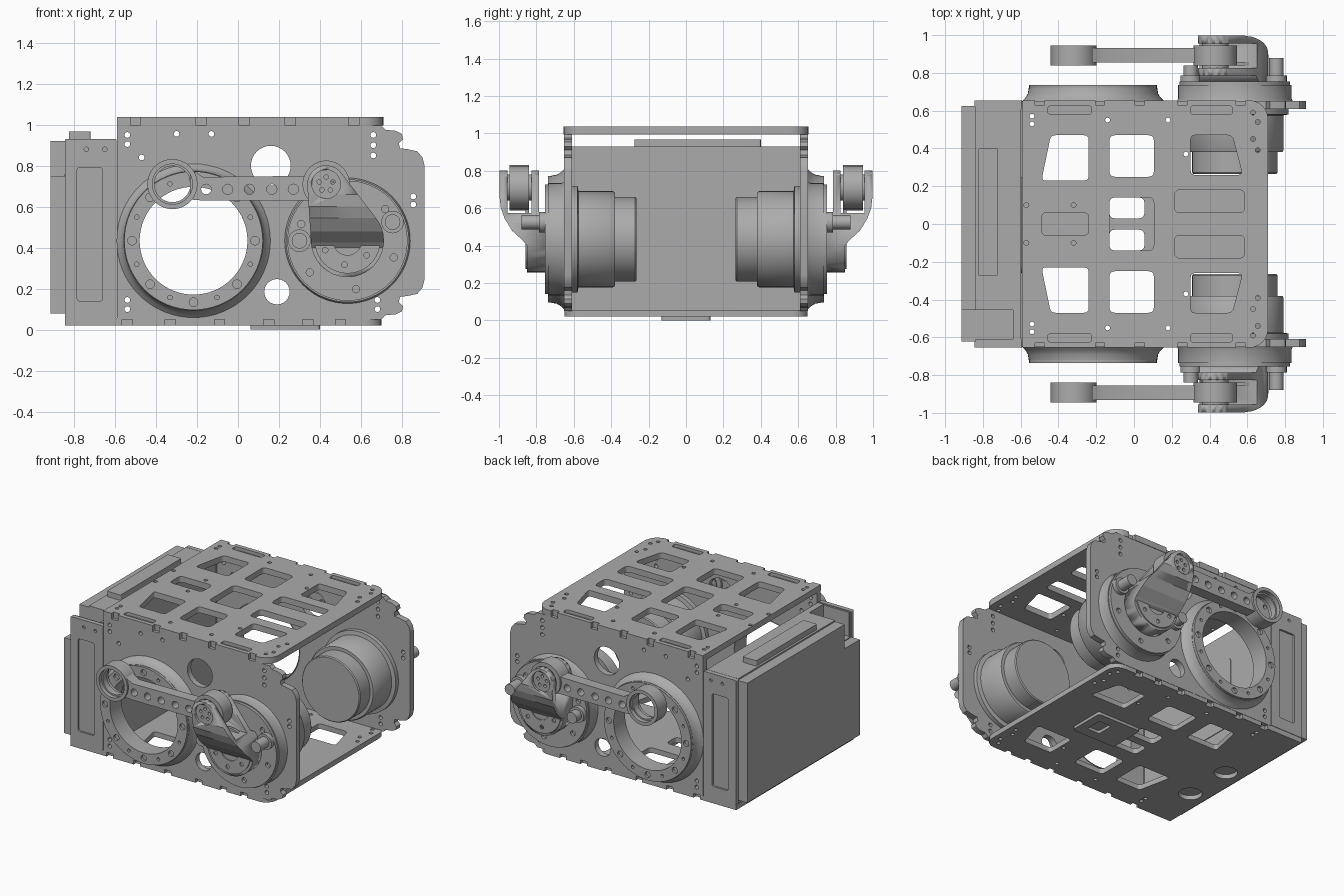
import bpy, bmesh
from math import sin, cos, pi, atan2, acos, hypot, radians
from mathutils import Vector

cube = bpy.data.objects.get("Cube")
if cube:
    bpy.data.objects.remove(cube, do_unlink=True)

GREY = (0.41, 0.41, 0.41, 1)
metal = bpy.data.materials.new("grey metal")
metal.use_nodes = True
metal.diffuse_color = GREY
metal.node_tree.nodes["Principled BSDF"].inputs["Base Color"].default_value = GREY
parts = []


# ---------- helpers ----------
def finish(name, bm, mirror):
    bmesh.ops.remove_doubles(bm, verts=bm.verts, dist=1e-5)
    bmesh.ops.recalc_face_normals(bm, faces=bm.faces)
    me = bpy.data.meshes.new(name)
    bm.to_mesh(me)
    bm.free()
    me.materials.clear()
    me.materials.append(metal)
    ob = bpy.data.objects.new(name, me)
    bpy.context.collection.objects.link(ob)
    if mirror:
        mod = ob.modifiers.new("both_sides", 'MIRROR')
        mod.use_axis = (False, True, False)
        mod.use_clip = False
        mod.use_mirror_merge = False
    parts.append(ob)
    return ob


def slab(name, outline, holes, a, b, axis='z', mirror=False):
    """Flat outline with holes, extruded from a to b along an axis."""
    cu = bpy.data.curves.new(name, 'CURVE')
    cu.dimensions = '2D'
    cu.fill_mode = 'BOTH'
    cu.extrude = (b - a) / 2
    for loop in [outline] + holes:
        sp = cu.splines.new('POLY')
        sp.points.add(len(loop) - 1)
        for p, (u, v) in zip(sp.points, loop):
            p.co = (u, v, 0, 1)
        sp.use_cyclic_u = True
    tmp = bpy.data.objects.new(name + "_outline", cu)
    bpy.context.collection.objects.link(tmp)
    dg = bpy.context.evaluated_depsgraph_get()
    me = bpy.data.meshes.new_from_object(tmp.evaluated_get(dg))
    bm = bmesh.new()
    bm.from_mesh(me)
    bpy.data.objects.remove(tmp, do_unlink=True)
    bpy.data.meshes.remove(me)
    m = (a + b) / 2
    for vert in bm.verts:
        u, v, w = vert.co
        vert.co = {'z': (u, v, m + w), 'y': (u, m + w, v), 'x': (m + w, u, v)}[axis]
    return finish(name, bm, mirror)


def lathe(name, profile, cx, cz, steps=48, closed=False, mirror=True):
    """Spin (radius, y) points about an axis parallel to y."""
    bm = bmesh.new()
    vs = [bm.verts.new((cx + r, y, cz)) for r, y in profile]
    es = [bm.edges.new(p) for p in zip(vs, vs[1:])]
    if closed:
        es.append(bm.edges.new((vs[-1], vs[0])))
    bmesh.ops.spin(bm, geom=vs + es, cent=(cx, 0, cz), axis=(0, 1, 0),
                   angle=2 * pi, steps=steps)
    return finish(name, bm, mirror)


def rod(name, cx, cz, r, y0, y1, steps=24):
    return lathe(name, [(0, y0), (r, y0), (r, y1), (0, y1)], cx, cz, steps)


def tube(name, cx, cz, r0, r1, y0, y1):
    return lathe(name, [(r0, y0), (r1, y0), (r1, y1), (r0, y1)], cx, cz, closed=True)


def block(name, x0, x1, y0, y1, z0, z1, mirror=False):
    return slab(name, rect(x0, x1, y0, y1, 0), [], z0, z1, 'z', mirror)


def circle(cx, cy, r, n=12):
    return [(cx + r * cos(2 * pi * i / n), cy + r * sin(2 * pi * i / n)) for i in range(n)]


def ring_of(cx, cy, radius, r, n, start=0):
    return [circle(cx + radius * cos(start + 2 * pi * i / n),
                   cy + radius * sin(start + 2 * pi * i / n), r) for i in range(n)]


def rounded(pts, r, n=5):
    if not r:
        return pts
    out = []
    for i, p in enumerate(pts):
        p = Vector(p)
        a = p + (Vector(pts[i - 1]) - p).normalized() * r
        b = p + (Vector(pts[(i + 1) % len(pts)]) - p).normalized() * r
        for k in range(n + 1):
            t = k / n
            out.append(tuple(a * (1 - t) ** 2 + p * 2 * t * (1 - t) + b * t * t))
    return out


def rect(x0, x1, y0, y1, r=0.03):
    return rounded([(x0, y0), (x1, y0), (x1, y1), (x0, y1)], r)


def flip(loop):
    return [(x, -y) for x, y in reversed(loop)]


def both(loops):
    return loops + [flip(l) for l in loops]


def teardrop(c1, r1, c2, r2, n=24):
    dx, dy = c2[0] - c1[0], c2[1] - c1[1]
    th, phi = atan2(dy, dx), acos((r1 - r2) / hypot(dx, dy))
    big = [th + phi + (2 * pi - 2 * phi) * i / n for i in range(n + 1)]
    small = [th - phi + 2 * phi * i / n for i in range(n + 1)]
    return ([(c1[0] + r1 * cos(t), c1[1] + r1 * sin(t)) for t in big] +
            [(c2[0] + r2 * cos(t), c2[1] + r2 * sin(t)) for t in small])


def notched_plate(x0, x1, y, notches, corner):
    """Plate outline with edge notches and cut corners at the open end."""
    low = [(x0, -y)]
    for x in notches:
        low += [(x - 0.025, -y), (x - 0.025, 0.025 - y), (x + 0.025, 0.025 - y), (x + 0.025, -y)]
    for i in range(7):
        t = pi / 2 * i / 6
        low.append((x1 - corner + corner * sin(t), corner - y - corner * cos(t)))
    return low + flip(low)


# ---------- top and bottom plates ----------
quad_left = rounded([(-0.49, 0.23), (-0.24, 0.23), (-0.24, 0.47), (-0.44, 0.47)], 0.025)
quad_right = rounded([(0.30, 0.26), (0.575, 0.26), (0.52, 0.47), (0.30, 0.47)], 0.025)
middle = rect(-0.13, 0.105, 0.25, 0.47)
pins = [circle(x, y, 0.013) for x, y in
        ((-0.54, 0.57), (-0.54, 0.53), (0.63, 0.59), (0.655, 0.54), (0.63, 0.45),
         (0.655, 0.39), (0.275, 0.37), (-0.14, 0.55), (0.18, 0.55), (-0.57, 0.1), (-0.32, 0.1))]
edge_slots = [rect(-0.455, -0.225, 0.58, 0.625, 0.015), rect(0.30, 0.52, 0.58, 0.625, 0.015)]
top_edge = notched_plate(-0.59, 0.71, 0.655, (-0.5, -0.18, 0.03, 0.255, 0.565), 0.1)
top_holes = both([quad_left, quad_right, middle, rect(0.215, 0.585, 0.06, 0.18)] + pins)
top_holes += [rect(-0.49, -0.24, -0.06, 0.06), rect(-0.13, 0.105, -0.14, 0.14)]
slab("top_plate_upper", top_edge, top_holes + both(edge_slots), 1.015, 1.037)
slab("top_plate_lower", top_edge, top_holes, 0.995, 1.015)

bottom_edge = notched_plate(-0.845, 0.70, 0.65, (-0.54, -0.33, -0.09, 0.15, 0.34, 0.5), 0.08)
bottom_holes = both([quad_left, quad_right, middle, rect(-0.13, 0.055, 0.03, 0.14)] + pins[:9])
bottom_holes += [circle(-0.72, y, 0.075, 24) for y in (-0.3, 0.05)]
slab("bottom_plate", bottom_edge, bottom_holes, 0.02, 0.056)
slab("bottom_pad", rect(0.06, 0.40, -0.13, 0.13, 0.02),
     [rect(0.24, 0.34, -0.06, 0.06, 0.02)], 0, 0.02)

# ---------- side plates ----------
RING, HUB, MID = (-0.217, 0.434), (0.534, 0.434), 0.5225
upper = [(0.91, 0.80), (0.90, 0.84), (0.875, 0.87), (0.83, 0.88), (0.79, 0.885), (0.785, 0.91),
         (0.805, 0.93), (0.80, 0.955), (0.77, 0.97), (0.72, 0.975), (0.70, 0.995), (-0.59, 0.995)]
lower = [(x, 2 * MID - z) for x, z in reversed(upper)]
screws = [circle(x, z, 0.014) for x, z in
          ((-0.54, 0.95), (-0.54, 0.905), (0.66, 0.95), (0.66, 0.90), (0.66, 0.85),
           (-0.54, 0.145), (-0.54, 0.10), (0.68, 0.145), (0.68, 0.10),
           (-0.30, 0.955), (-0.13, 0.955), (-0.47, 0.84), (0.855, 0.65), (0.855, 0.61))]
slab("side_plate", upper + lower,
     [circle(*RING, 0.27, 48), circle(0.16, 0.80, 0.097, 32), circle(0.19, 0.185, 0.062, 24)] + screws,
     0.61, 0.652, 'y', True)

# ---------- large open rings ----------
lathe("ring_flare", [(0.263, 0.61), (0.263, 0.72), (0.34, 0.72), (0.345, 0.69),
                     (0.357, 0.67), (0.375, 0.652), (0.375, 0.645), (0.275, 0.645)],
      *RING, steps=64, closed=True)
slab("ring_face", circle(*RING, 0.338, 64),
     [circle(*RING, 0.263, 64)] + ring_of(*RING, 0.30, 0.021, 8)
     + ring_of(*RING, 0.30, 0.011, 8, pi / 8), 0.72, 0.737, 'y', True)

# ---------- motors ----------
lathe("motor_body", [(0, 0.265), (0.22, 0.265), (0.226, 0.272), (0.226, 0.38), (0.25, 0.38),
                     (0.257, 0.39), (0.257, 0.575), (0.285, 0.58), (0.285, 0.62), (0, 0.62)],
      *HUB, steps=64)
lathe("motor_flange", [(0, 0.645), (0.31, 0.645), (0.30, 0.665), (0.30, 0.735), (0, 0.735)],
      *HUB, steps=64)
slab("motor_flange_face", circle(*HUB, 0.293, 64), ring_of(*HUB, 0.24, 0.018, 6, 0.7),
     0.735, 0.755, 'y', True)
for i, (x, z, y) in enumerate(((0.30, 0.434, 0.84), (0.754, 0.525, 0.88))):
    rod(f"stop_post_{i + 1}", x, z, 0.038, 0.70, y)
    rod(f"stop_post_collar_{i + 1}", x, z, 0.055, 0.70, 0.785)

# ---------- forked crank arms ----------
PIN = (0.43, 0.71)
crank = slab("crank_arm", teardrop(HUB, 0.178, PIN, 0.092), [circle(*PIN, 0.07, 24)],
             0.74, 1.02, 'y')
fork = slab("crank_fork_cutter",
            [(0.75, 0.2), (0.85, 0.2), (0.85, 0.40), (0.87, 0.425), (0.93, 0.48), (0.97, 0.545),
             (0.99, 0.60), (0.997, 0.66), (0.997, 0.9), (0.955, 0.9), (0.955, 0.575),
             (0.825, 0.575), (0.825, 0.9), (0.785, 0.9), (0.785, 0.58), (0.75, 0.56)],
            [], 0.2, 0.9, 'x')
parts.remove(fork)
fork.hide_render = True
fork.hide_viewport = True
cut = crank.modifiers.new("fork_shape", 'BOOLEAN')
cut.operation = 'INTERSECT'
cut.solver = 'EXACT'
cut.object = fork
mir = crank.modifiers.new("both_sides", 'MIRROR')
mir.use_axis = (False, True, False)
mir.use_mirror_merge = False
slab("crank_hub_face", circle(*HUB, 0.16, 40),
     [circle(*HUB, 0.07, 32)] + ring_of(*HUB, 0.118, 0.014, 6, 0.4), 0.84, 0.858, 'y', True)
slab("joint_pin", circle(*PIN, 0.07, 24), ring_of(*PIN, 0.035, 0.011, 5, pi / 2),
     0.79, 0.98, 'y', True)

# ---------- connecting rods ----------
EYE = (-0.32, 0.71)
tube("rod_eye", *EYE, 0.098, 0.122, 0.84, 0.945)
tube("rod_eye_lip", *EYE, 0.088, 0.10, 0.87, 0.915)
tube("rod_joint_end", *PIN, 0.068, 0.115, 0.84, 0.945)
slab("rod_bar", [(-0.235, 0.635), (-0.17, 0.63), (0.32, 0.63), (0.37, 0.625), (0.37, 0.79),
                 (0.32, 0.75), (-0.17, 0.745), (-0.235, 0.785)],
     [circle(x / 100, 0.685, 0.025) for x in (-15.5, -5, 5.5, 16.5, 27)], 0.855, 0.932, 'y', True)

# ---------- rear battery box ----------
block("box_body", -0.914, -0.60, -0.455, 0.625, 0.08, 0.92)
block("box_step", -0.914, -0.64, -0.622, -0.455, 0.08, 0.75)
block("box_step_pad", -0.85, -0.69, -0.61, -0.47, 0.75, 0.756)
block("box_base", -0.84, -0.60, -0.61, 0.61, 0.05, 0.09)
block("box_inner_wall", -0.64, -0.597, -0.612, 0.612, 0.056, 0.93)
block("box_lid", -0.84, -0.60, -0.455, 0.62, 0.92, 0.93)
slab("box_top_rail", rect(-0.825, -0.72, -0.275, 0.40, 0.01), [], 0.93, 0.968)
slab("box_inner_panel", rect(-0.26, 0.25, 0.237, 0.743, 0.05), [], -0.6, -0.592, 'x')
slab("box_side_cover", rect(-0.845, -0.592, 0.056, 0.93, 0.008),
     [rect(-0.785, -0.66, 0.14, 0.79, 0.015)] + [circle(x, 0.88, 0.011) for x in (-0.74, -0.65)],
     0.622, 0.653, 'y', True)
slab("box_side_liner", rect(-0.84, -0.595, 0.06, 0.925, 0), [], 0.61, 0.64, 'y', True)

# ---------- shading ----------
bpy.ops.object.select_all(action='DESELECT')
for ob in parts:
    ob.select_set(True)
bpy.context.view_layer.objects.active = parts[0]
bpy.ops.object.shade_smooth_by_angle(angle=radians(35))
bpy.ops.object.select_all(action='DESELECT')
